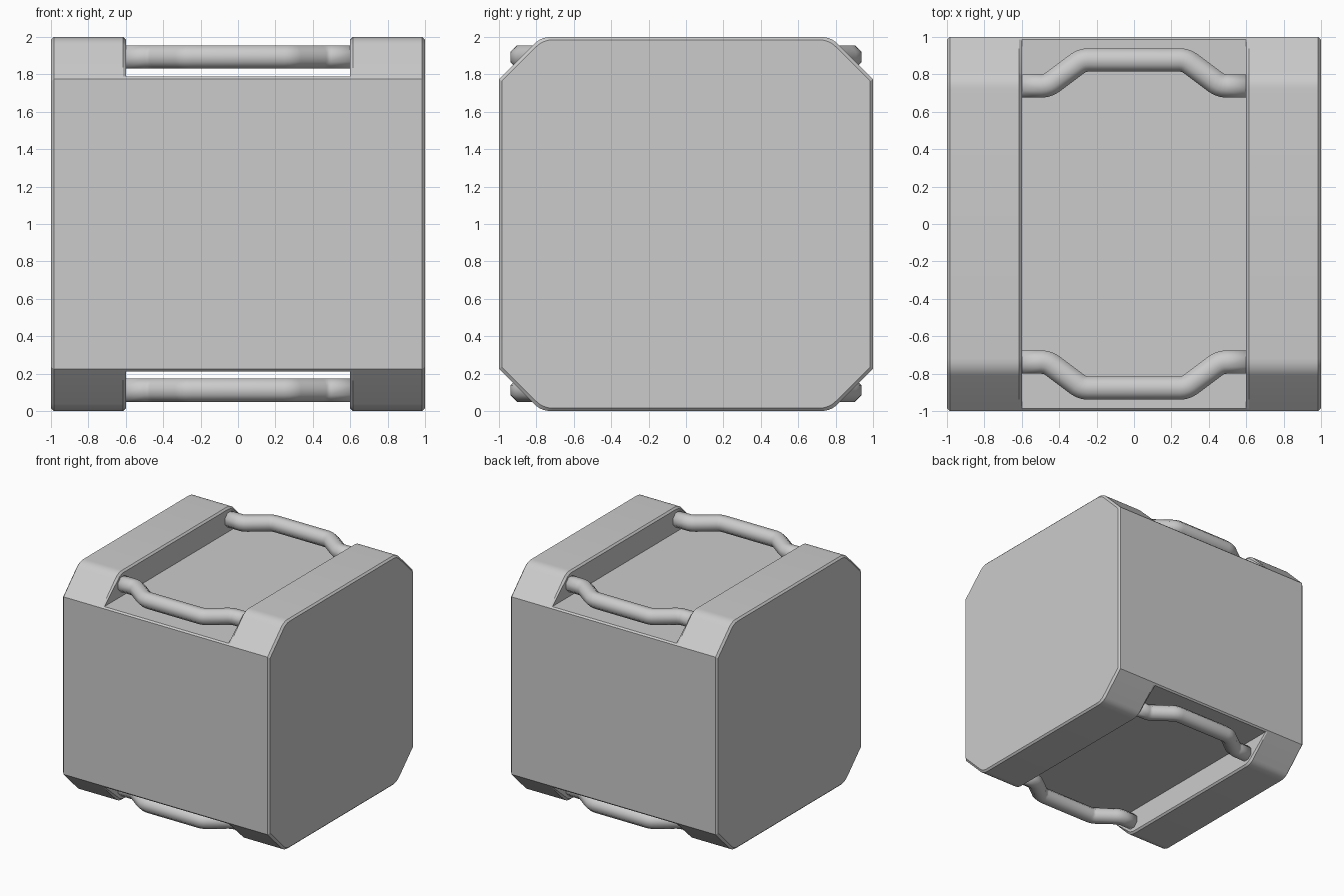
import bpy, bmesh, math
from mathutils import Vector

if "Cube" in bpy.data.objects:
    bpy.data.objects.remove(bpy.data.objects["Cube"])


def make_object(name, bm):
    bmesh.ops.remove_doubles(bm, verts=bm.verts, dist=1e-4)
    bmesh.ops.recalc_face_normals(bm, faces=bm.faces)
    mesh = bpy.data.meshes.new(name)
    bm.to_mesh(mesh)
    bm.free()
    ob = bpy.data.objects.new(name, mesh)
    bpy.context.collection.objects.link(ob)
    return ob


def loft(sections):
    """Skin a list of equal-length closed rings and cap both ends."""
    bm = bmesh.new()
    rings = [[bm.verts.new(p) for p in s] for s in sections]
    n = len(rings[0])
    for a, b in zip(rings, rings[1:]):
        for i in range(n):
            j = (i + 1) % n
            bm.faces.new((a[i], a[j], b[j], b[i]))
    bm.faces.new(rings[0])
    bm.faces.new(rings[-1])
    return bm


def round_corner(a, c, b, steps):
    """Smooth arc from a to b around corner c."""
    a, c, b = Vector(a), Vector(c), Vector(b)
    ts = [i / steps for i in range(steps + 1)]
    return [a * (1 - t) ** 2 + c * 2 * t * (1 - t) + b * t * t for t in ts]


# Body: chamfered side profile (y, z about the centre), recessed between the ends
FLOOR, BEVEL = 0.788, 0.015
quarter = [Vector((1, 0.775)), Vector((1.775 - FLOOR, FLOOR))]
quarter += round_corner((0.812, 0.963), (0.775, 1), (0.72, 1), 5)
half = quarter + [Vector((-p.x, p.y)) for p in reversed(quarter)]
profile = half + [-p for p in half]
small = [p * (1 - BEVEL) for p in profile]
lip = [p if abs(p.y) < FLOOR + 1e-4 else p * (1 - BEVEL) for p in profile]
core = [Vector((p.x, max(-FLOOR, min(FLOOR, p.y)))) for p in lip]
end = [(1, small), (1 - BEVEL, profile), (0.6 + BEVEL, profile), (0.6, lip), (0.6, core)]
stations = [(-x, s) for x, s in end] + end[::-1]
body = make_object("crate_body", loft([[(x, p.x, p.y + 1) for p in s] for x, s in stations]))
bpy.context.view_layer.objects.active = body
body.select_set(True)
bpy.ops.object.shade_smooth_by_angle(angle=math.radians(25))
body.select_set(False)

# Handle bars: octagonal tube swept along a bent path
left = [Vector((-0.62, 0.738))]
left += round_corner((-0.495, 0.738), (-0.463, 0.738), (-0.437, 0.757), 3)
left += round_corner((-0.302, 0.858), (-0.277, 0.877), (-0.245, 0.877), 3)
path = left + [Vector((-p.x, p.y)) for p in reversed(left)]
RADIUS = 0.0625 / math.cos(math.pi / 8)


def handle(name, side, z):
    rings = []
    for i, p in enumerate(path):
        d0 = (p - path[max(i - 1, 0)]) if i else path[1] - p
        d1 = (path[i + 1] - p) if i + 1 < len(path) else d0
        t = (d0.normalized() + d1.normalized()).normalized()
        ring = []
        for k in range(8):
            a = math.pi / 8 + k * math.pi / 4
            off = Vector((-t.y, t.x)) * RADIUS * math.cos(a)
            ring.append((p.x + off.x, side * (p.y + off.y), z + RADIUS * math.sin(a)))
        rings.append(ring)
    ob = make_object(name, loft(rings))
    for f in ob.data.polygons:
        f.use_smooth = True


for side, s_name in ((-1, "front"), (1, "back")):
    for z, z_name in ((1.893, "top"), (0.112, "bottom")):
        handle(f"{z_name}_{s_name}_handle", side, z)
